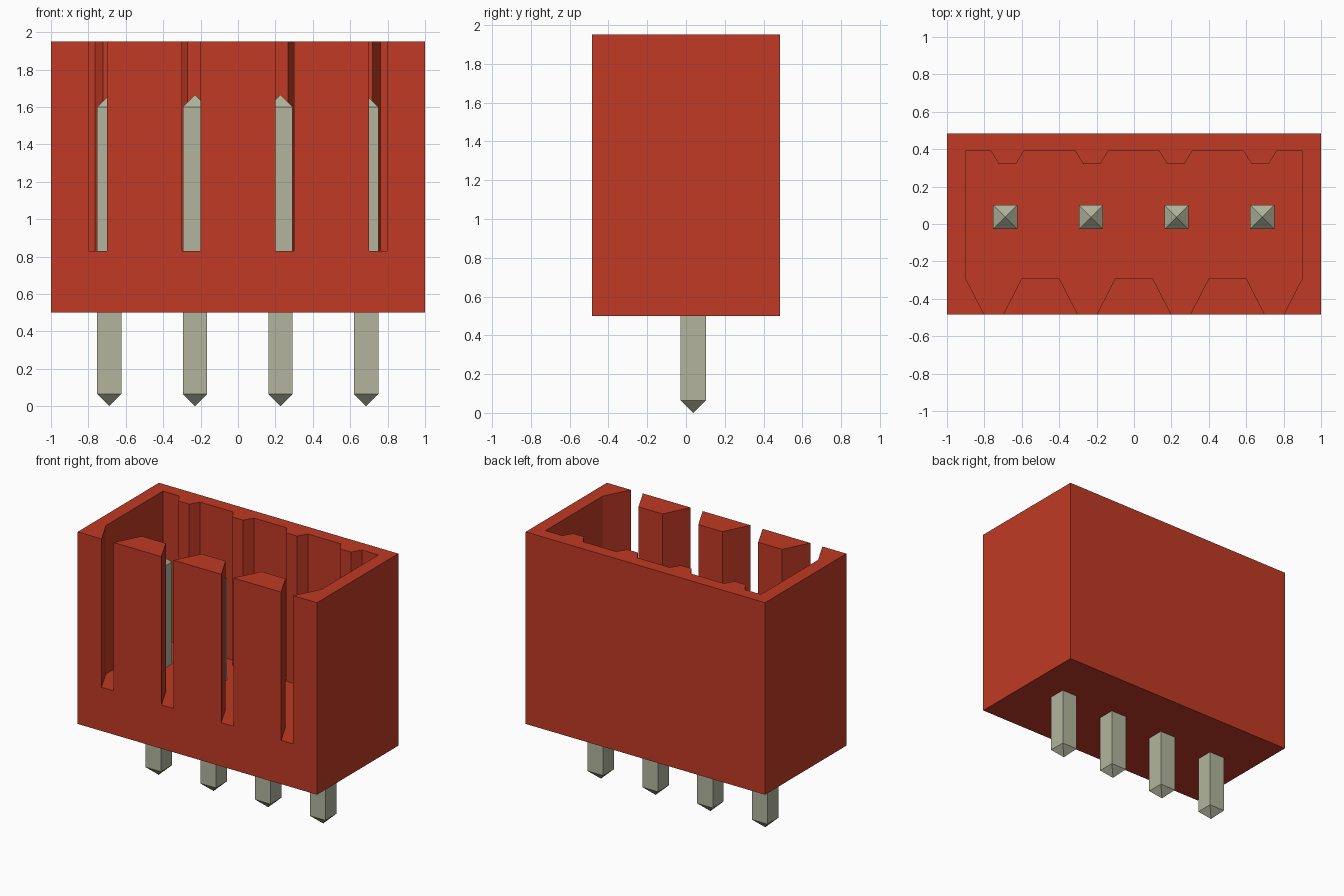
import bpy, bmesh

cube = bpy.data.objects.get("Cube")
if cube:
    bpy.data.objects.remove(cube, do_unlink=True)


def material(name, rgb):
    m = bpy.data.materials.new(name)
    m.use_nodes = True
    m.diffuse_color = (*rgb, 1)
    m.node_tree.nodes["Principled BSDF"].inputs["Base Color"].default_value = (*rgb, 1)
    return m


def finish(name, bm, mat):
    bmesh.ops.recalc_face_normals(bm, faces=bm.faces[:])
    mesh = bpy.data.meshes.new(name)
    bm.to_mesh(mesh)
    bm.free()
    mesh.materials.append(mat)
    ob = bpy.data.objects.new(name, mesh)
    bpy.context.collection.objects.link(ob)
    return ob


def prism(name, outline, z0, z1, mat):
    """Extrude a flat xy outline from z0 to z1."""
    bm = bmesh.new()
    face = bm.faces.new([bm.verts.new((x, y, z0)) for x, y in outline])
    up = bmesh.ops.extrude_face_region(bm, geom=[face])["geom"]
    bmesh.ops.translate(bm, vec=(0, 0, z1 - z0),
                        verts=[v for v in up if isinstance(v, bmesh.types.BMVert)])
    return finish(name, bm, mat)


red = material("red plastic", (0.53, 0.042, 0.018))
metal = material("tinned metal", (0.445, 0.462, 0.337))

# Sizes
DEPTH = 0.485
FRONT_IN, BACK_IN, RIB_Y = -0.29, 0.39, 0.32
FLOOR, BOTTOM, TOP = 0.83, 0.5, 1.95
SLOTS = (-0.75, -0.25, 0.25, 0.75)
RIBS = (-0.677, -0.226, 0.223, 0.674)
PINS = (-0.688, -0.23, 0.227, 0.685)

# Housing block
housing = prism("housing", [(-1, -DEPTH), (1, -DEPTH), (1, DEPTH), (-1, DEPTH)],
                BOTTOM, TOP, red)

# Cavity outline: flared slots through the front wall, ribs on the back wall
cavity = []
for x in SLOTS:
    cavity += [(x - 0.15, FRONT_IN), (x - 0.05, -DEPTH), (x - 0.05, -0.7),
               (x + 0.05, -0.7), (x + 0.05, -DEPTH), (x + 0.15, FRONT_IN)]
cavity += [(0.9, BACK_IN)]
for x in reversed(RIBS):
    cavity += [(x + 0.088, BACK_IN), (x + 0.045, RIB_Y),
               (x - 0.045, RIB_Y), (x - 0.088, BACK_IN)]
cavity += [(-0.9, BACK_IN)]
cutter = prism("cavity_cutter", cavity, FLOOR, TOP + 0.3, red)
cutter.hide_render = True

# Cut the cavity, then discard the cutter
cut = housing.modifiers.new("cavity", 'BOOLEAN')
cut.operation = 'DIFFERENCE'
cut.solver = 'EXACT'
cut.object = cutter
bpy.context.view_layer.update()
graph = bpy.context.evaluated_depsgraph_get()
result = bpy.data.meshes.new_from_object(housing.evaluated_get(graph))
housing.modifiers.clear()
housing.data = result
bpy.data.objects.remove(cutter, do_unlink=True)


# Square pins with pyramid tips at both ends
def pin(name, cx, cy, half=0.065, z0=0.0, z1=1.665, tip=0.065):
    bm = bmesh.new()
    corners = [(-half, -half), (half, -half), (half, half), (-half, half)]
    low = [bm.verts.new((cx + x, cy + y, z0 + tip)) for x, y in corners]
    high = [bm.verts.new((cx + x, cy + y, z1 - tip)) for x, y in corners]
    bot, top = bm.verts.new((cx, cy, z0)), bm.verts.new((cx, cy, z1))
    for i in range(4):
        j = (i + 1) % 4
        bm.faces.new((low[i], low[j], high[j], high[i]))
        bm.faces.new((low[j], low[i], bot))
        bm.faces.new((high[i], high[j], top))
    return finish(name, bm, metal)


for n, x in enumerate(PINS, 1):
    pin(f"pin_{n}", x, 0.037)
